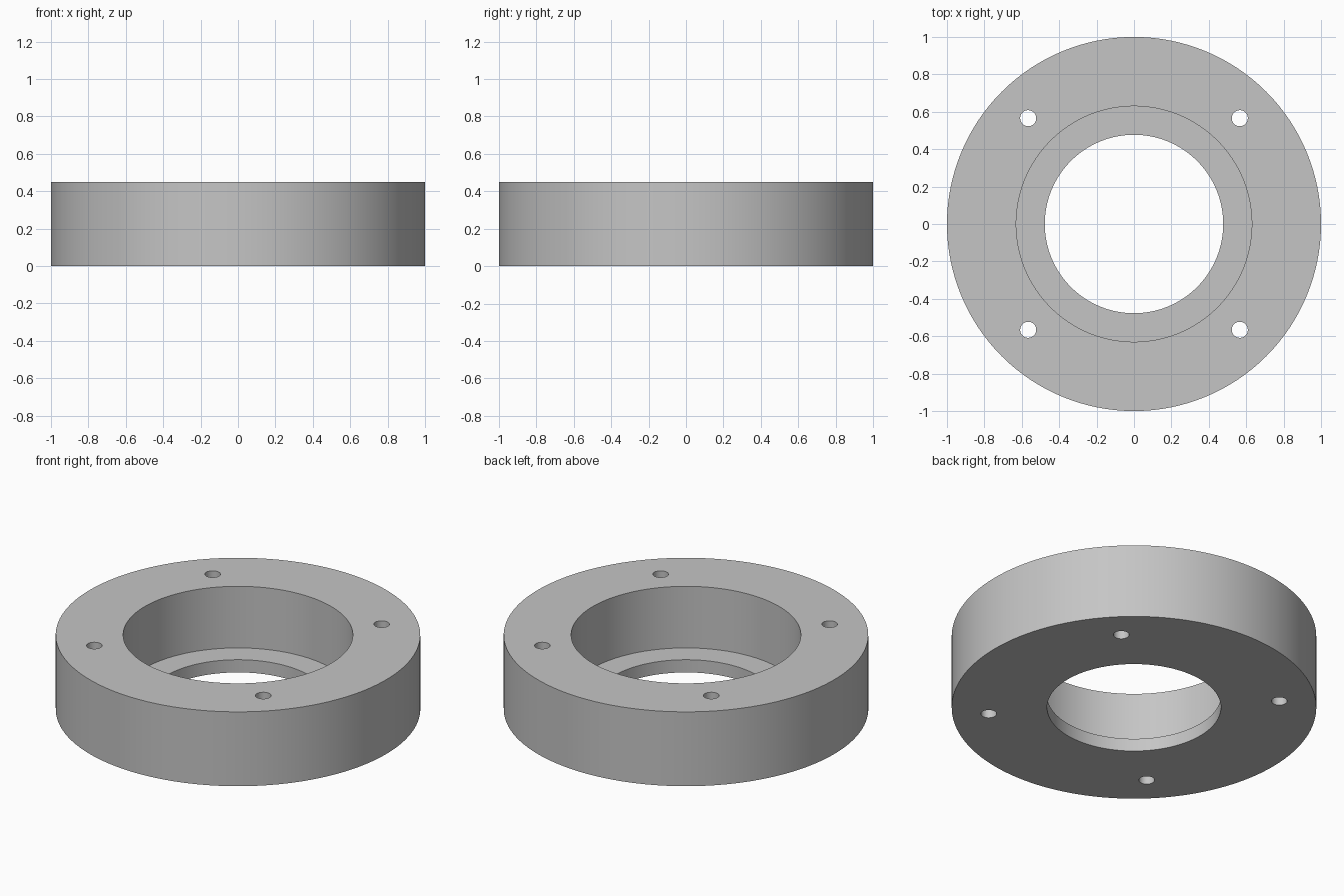
import bpy
import bmesh
import math
from mathutils import Matrix

cube = bpy.data.objects.get("Cube")
if cube:
    bpy.data.objects.remove(cube, do_unlink=True)

OUTER_R, BORE_R, LIP_R = 1.0, 0.63, 0.477
HEIGHT, LIP_H = 0.45, 0.077
BOLT_CIRCLE, BOLT_R = 0.8, 0.043
SEGMENTS = 128

# Plain grey finish
grey = bpy.data.materials.new("grey")
grey.use_nodes = True
colour = (0.56, 0.56, 0.56, 1)
grey.diffuse_color = colour
grey.node_tree.nodes["Principled BSDF"].inputs["Base Color"].default_value = colour


def add_object(name, bm):
    bmesh.ops.recalc_face_normals(bm, faces=bm.faces)
    mesh = bpy.data.meshes.new(name)
    bm.to_mesh(mesh)
    bm.free()
    obj = bpy.data.objects.new(name, mesh)
    bpy.context.collection.objects.link(obj)
    return obj


# Ring body: stepped cross-section turned around the z axis
profile = [(LIP_R, 0), (OUTER_R, 0), (OUTER_R, HEIGHT),
           (BORE_R, HEIGHT), (BORE_R, LIP_H), (LIP_R, LIP_H)]
bm = bmesh.new()
rings = []
for i in range(SEGMENTS):
    a = math.tau * i / SEGMENTS
    rings.append([bm.verts.new((r * math.cos(a), r * math.sin(a), z)) for r, z in profile])
for i, ring in enumerate(rings):
    after = rings[(i + 1) % SEGMENTS]
    for j in range(len(profile)):
        k = (j + 1) % len(profile)
        bm.faces.new((ring[j], after[j], after[k], ring[k]))
body = add_object("flange_ring", bm)
body.data.materials.append(grey)

# Four bolt holes on the diagonals
bm = bmesh.new()
for i in range(4):
    a = math.pi / 4 + i * math.pi / 2
    place = Matrix.Translation((BOLT_CIRCLE * math.cos(a), BOLT_CIRCLE * math.sin(a), HEIGHT / 2))
    bmesh.ops.create_cone(bm, cap_ends=True, segments=32, radius1=BOLT_R, radius2=BOLT_R,
                          depth=HEIGHT * 2, matrix=place)
cutter = add_object("bolt_hole_cutter", bm)
cutter.hide_render = True
cutter.data.materials.append(grey)

drill = body.modifiers.new("bolt_holes", 'BOOLEAN')
drill.operation = 'DIFFERENCE'
drill.solver = 'EXACT'
drill.object = cutter

bpy.ops.object.select_all(action='DESELECT')
body.select_set(True)
bpy.context.view_layer.objects.active = body
bpy.ops.object.modifier_apply(modifier=drill.name)
bpy.data.objects.remove(cutter, do_unlink=True)

# Smooth walls with crisp rims
bpy.ops.object.shade_smooth_by_angle(angle=math.radians(30))
